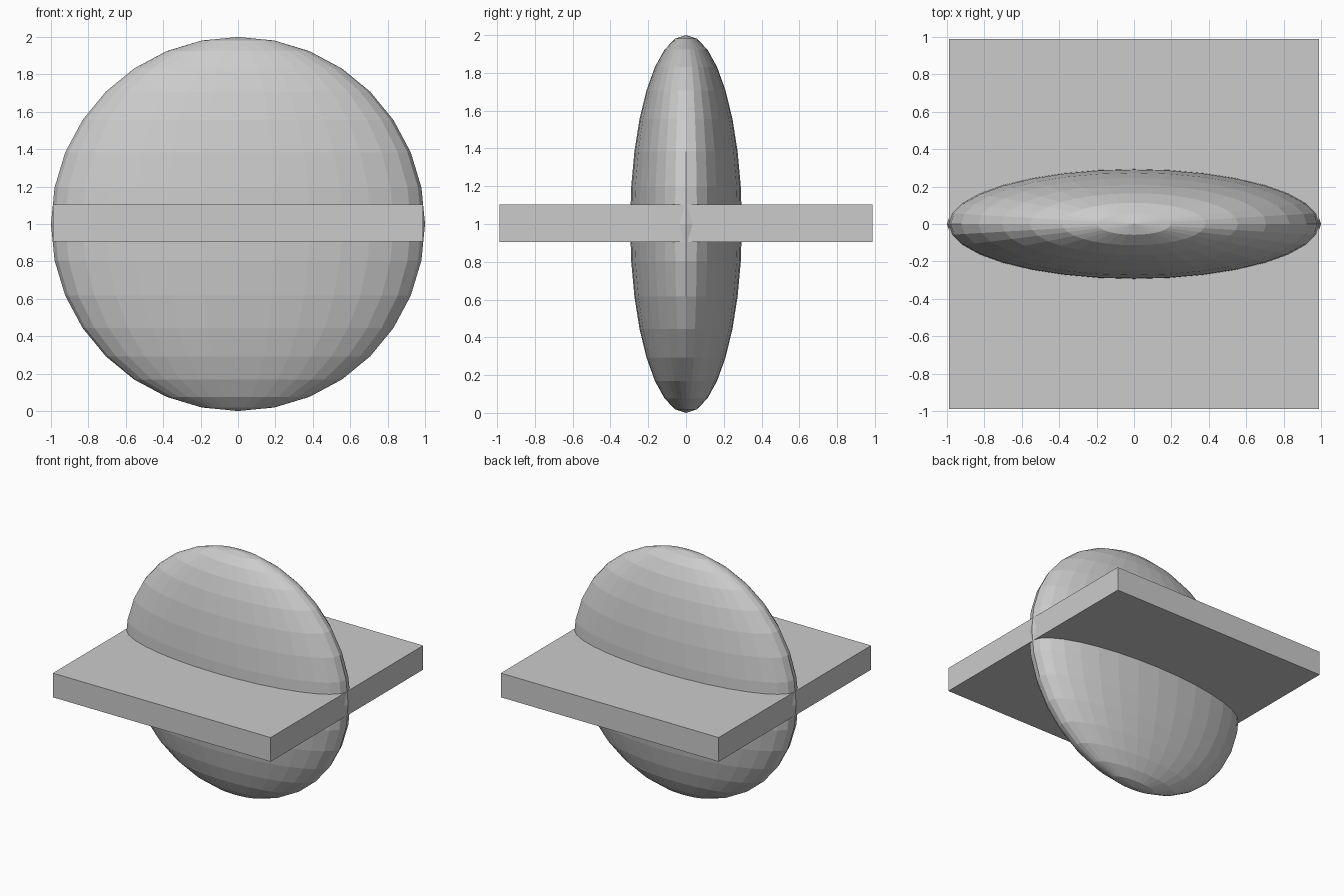
import bpy

if "Cube" in bpy.data.objects:
    bpy.data.objects.remove(bpy.data.objects["Cube"])

# Upright flattened ball: round from the front, thin front to back
bpy.ops.mesh.primitive_uv_sphere_add(segments=32, ring_count=16, radius=1, location=(0, 0, 1))
disc = bpy.context.object
disc.name = "flattened_ball"
disc.scale = (1, 0.296, 1)

# Square horizontal plate through the middle
bpy.ops.mesh.primitive_cube_add(size=2, location=(0, 0, 1.005))
plate = bpy.context.object
plate.name = "square_plate"
plate.scale = (0.988, 0.988, 0.099)

# Bake sizes into the meshes; both parts stay flat shaded
for part in (disc, plate):
    part.select_set(True)
bpy.ops.object.transform_apply(location=False, rotation=False, scale=True)
bpy.ops.object.shade_flat()
